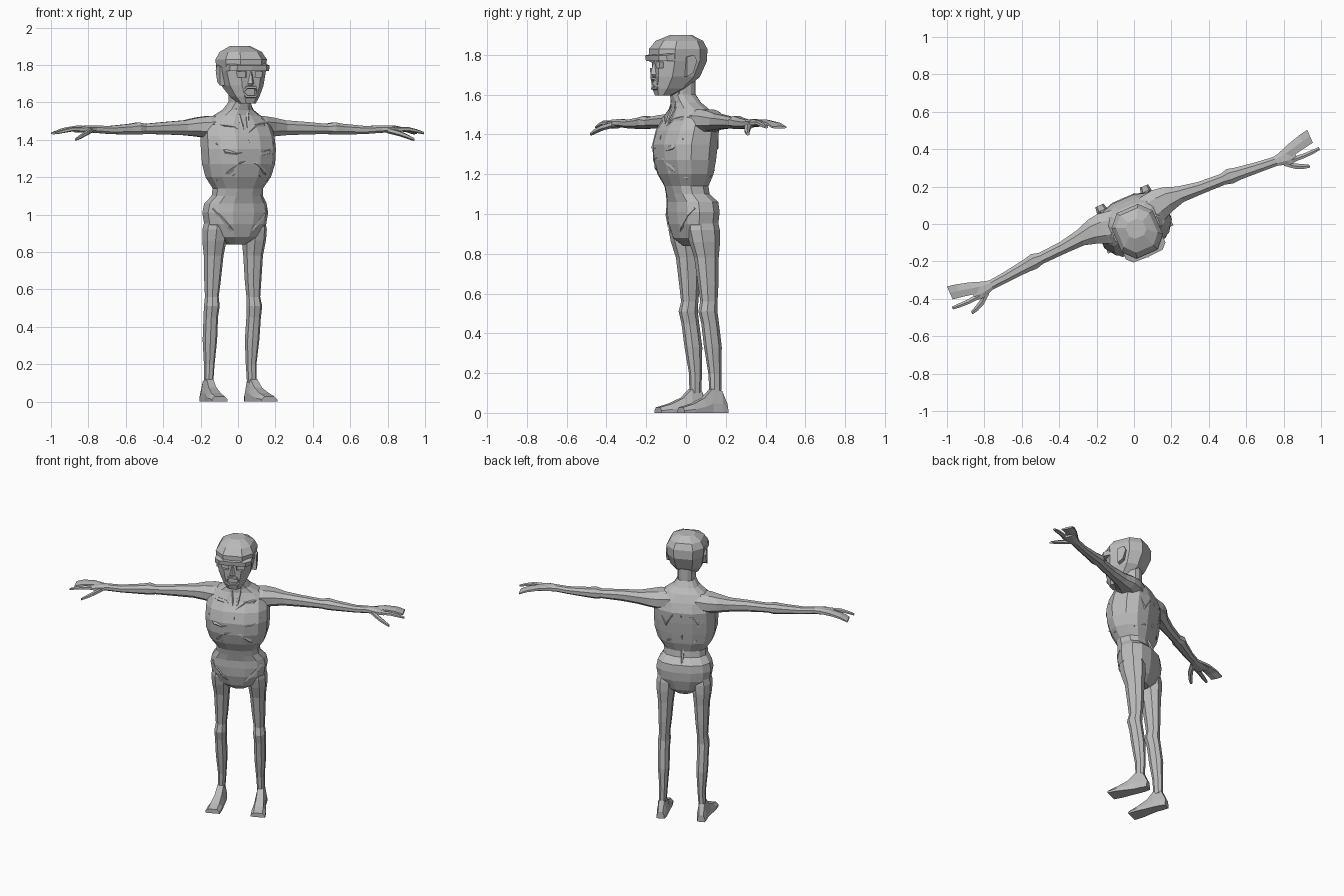
import bpy, bmesh, math
from mathutils import Matrix, Vector

TURN = Matrix.Rotation(math.radians(23.5), 4, 'Z')   # whole figure is turned a little
grey = bpy.data.materials.new("grey")
grey.diffuse_color = (0.5, 0.5, 0.5, 1)


def finish(name, bm):
    bmesh.ops.recalc_face_normals(bm, faces=bm.faces)
    bm.transform(TURN)
    mesh = bpy.data.meshes.new(name)
    bm.to_mesh(mesh)
    bm.free()
    mesh.materials.append(grey)
    ob = bpy.data.objects.new(name, mesh)
    bpy.context.collection.objects.link(ob)
    return ob


def loft(name, rings):
    """Skin a closed solid through rings of equal point count."""
    bm = bmesh.new()
    rows = [[bm.verts.new(p) for p in r] for r in rings]
    n = len(rows[0])
    for a, b in zip(rows, rows[1:]):
        for i in range(n):
            j = (i + 1) % n
            bm.faces.new((a[i], a[j], b[j], b[i]))
    bm.faces.new(rows[0])
    bm.faces.new(rows[-1])
    return finish(name, bm)


def oval(n, e=0.8):
    """Unit squarish oval whose extents reach exactly 1."""
    pts = []
    for i in range(n):
        a = math.tau * (i + 0.5) / n
        c, s = math.cos(a), math.sin(a)
        pts.append((math.copysign(abs(c) ** e, c), math.copysign(abs(s) ** e, s)))
    m = max(p[0] for p in pts)
    return [(p[0] / m, p[1] / m) for p in pts]


def column(name, rows, n, e=0.8):
    """Upright loft from (z, half width, front, back)."""
    return loft(name, [[(w * x, (f + b) / 2 + (b - f) / 2 * y, z) for x, y in oval(n, e)]
                       for z, w, f, b in rows])


def limb(name, rows, side, n=6):
    """Sideways loft from (x, y, z, y radius, z radius)."""
    return loft(name, [[(side * x, y + ry * a, z + rz * b) for a, b in oval(n, 0.9)]
                       for x, y, z, ry, rz in rows])


def tube(name, pts, r, n=5):
    """Thin tapered ridge through points."""
    pts = [Vector(p) for p in pts]
    rings = []
    for i, p in enumerate(pts):
        d = (pts[min(i + 1, len(pts) - 1)] - pts[max(i - 1, 0)]).normalized()
        q = d.to_track_quat('Z', 'Y')
        k = r * (0.5 if i in (0, len(pts) - 1) else 1)
        rings.append([p + q @ Vector((k * math.cos(math.tau * j / n), k * math.sin(math.tau * j / n), 0))
                      for j in range(n)])
    return loft(name, rings)


def block(name, x0, x1, y0, y1, z0, z1, taper=1.0):
    """Box whose front (low y) face is scaled by taper."""
    cx, cz = (x0 + x1) / 2, (z0 + z1) / 2
    sq = [(x0, z0), (x1, z0), (x1, z1), (x0, z1)]
    return loft(name, [[(cx + (x - cx) * taper, y0, cz + (z - cz) * taper) for x, z in sq],
                       [(x, y1, z) for x, z in sq]])


# Torso from crotch to neck
TORSO = [(.84, .05, -.01, .09), (.88, .12, -.05, .125), (.95, .165, -.07, .145), (1.01, .175, -.075, .15),
         (1.06, .165, -.075, .145), (1.1, .135, -.085, .105), (1.14, .132, -.095, .10),
         (1.2, .172, -.125, .12), (1.27, .192, -.145, .13), (1.35, .197, -.15, .14),
         (1.42, .195, -.13, .145), (1.48, .185, -.09, .125), (1.53, .125, -.07, .10),
         (1.56, .08, -.07, .07), (1.60, .055, -.08, .045), (1.68, .055, -.085, .045)]
column("torso", TORSO, 12)


def skin(x, z, back=False):
    """Depth of the torso surface at x, z."""
    for a, b in zip(TORSO, TORSO[1:]):
        if a[0] <= z <= b[0]:
            t = (z - a[0]) / (b[0] - a[0])
            w, f, k = [a[i] + (b[i] - a[i]) * t for i in (1, 2, 3)]
            h = (1 - min(1, abs(x) / w) ** 2.5) ** 0.4 * 0.96
            return (f + k) / 2 + (k - f) / 2 * (h if back else -h)


def ridge(name, xz, r, back=False):
    tube(name, [(x, skin(x, z, back) + (-.003 if back else .003), z) for x, z in xz], r)


# Head with boxy skull and narrow jaw
head = column("head", [(1.595, .042, -.16, -.09), (1.63, .068, -.17, -.01), (1.69, .098, -.172, .055),
                       (1.77, .115, -.175, .09), (1.83, .12, -.175, .09), (1.87, .098, -.145, .072),
                       (1.9, .05, -.075, .02)], 8, 0.75)

# Eye sockets and open mouth cut into the face
cutters = [block("mouth_cutter", -.033, .033, -.25, -.145, 1.635, 1.678)]
cutters += [block("eye_cutter", s * .053 - .028, s * .053 + .028, -.25, -.155, 1.733, 1.765) for s in (-1, 1)]
for c in cutters:
    mod = head.modifiers.new("cut", 'BOOLEAN')
    mod.operation, mod.object, mod.solver = 'DIFFERENCE', c, 'EXACT'
    bpy.context.view_layer.objects.active = head
    bpy.ops.object.modifier_apply(modifier=mod.name)
    bpy.data.objects.remove(c)

# Brow, nose, lips
loft("brow", [[(x, y, z) for y, z in ((-.188 + k, 1.768), (-.192 + k, 1.797), (-.15 + k, 1.806), (-.14 + k, 1.768))]
              for x, k in ((-.115, .035), (-.085, .005), (0, 0), (.085, .005), (.115, .035))])
loft("nose", [[(-w, -.165, z), (0, -.165 - d, z), (w, -.165, z)]
              for z, w, d in ((1.69, .022, .012), (1.7, .024, .03), (1.77, .012, .012))])
tube("upper_lip", [(-.042, -.165, 1.655), (-.025, -.175, 1.68), (.025, -.175, 1.68), (.042, -.165, 1.655)], .009)
tube("lower_lip", [(-.042, -.163, 1.655), (-.025, -.172, 1.632), (.025, -.172, 1.632), (.042, -.163, 1.655)], .009)

# Chest middle and spine
ridge("breastbone", [(0, 1.43), (0, 1.38), (0, 1.3)], .012)
ridge("spine", [(0, 1.06), (0, 1.15), (0, 1.25), (0, 1.4), (0, 1.5)], .012, True)

for s, side in ((-1, "left"), (1, "right")):
    # Ear
    loft(side + "_ear", [[(s * x, y, z) for y, z in ((-.05, 1.69), (-.015, 1.71), (.005, 1.77), (-.01, 1.8),
                                                     (-.05, 1.79))] for x in (.085, .128)])
    # Chest and back relief
    ridge(side + "_collarbone", [(s * .012, 1.435), (s * .06, 1.47), (s * .11, 1.478), (s * .16, 1.485)], .014)
    ridge(side + "_neck_cord", [(s * .012, 1.44), (s * .025, 1.53), (s * .045, 1.63)], .012)
    ridge(side + "_chest_edge", [(s * .015, 1.335), (s * .07, 1.325), (s * .12, 1.335), (s * .165, 1.38)], .016)
    ridge(side + "_rib_arch", [(s * .005, 1.29), (s * .05, 1.275), (s * .1, 1.23), (s * .145, 1.18)], .015)
    ridge(side + "_lower_rib", [(s * .03, 1.245), (s * .07, 1.215), (s * .11, 1.17)], .012)
    ridge(side + "_hip_ridge", [(s * .02, .89), (s * .08, .94), (s * .13, 1.0), (s * .155, 1.03)], .014)
    ridge(side + "_shoulder_blade", [(s * .05, 1.47), (s * .06, 1.4), (s * .1, 1.33), (s * .14, 1.4)], .015, True)
    ridge(side + "_back_rib", [(s * .02, 1.23), (s * .08, 1.22), (s * .14, 1.19)], .014, True)
    # Arm, bony at the elbow, flattening to the palm
    limb(side + "_arm", [(.08, .03, 1.47, .085, .055), (.16, .042, 1.468, .085, .058), (.22, .05, 1.468, .068, .05),
                         (.29, .047, 1.464, .045, .04), (.4, .036, 1.462, .034, .034), (.53, .03, 1.458, .031, .027),
                         (.57, .03, 1.46, .042, .033), (.62, .025, 1.456, .035, .029), (.75, .012, 1.452, .028, .021),
                         (.83, .006, 1.457, .026, .02), (.89, .002, 1.457, .043, .018),
                         (.94, .008, 1.452, .046, .013)], s, 8)
    # Joined fingers, forefinger and thumb
    limb(side + "_fingers", [(.85, .015, 1.46, .02, .012), (.93, .03, 1.462, .034, .012),
                             (1.0, .046, 1.452, .037, .01), (1.05, .055, 1.435, .038, .006)], s)
    limb(side + "_forefinger", [(.9, -.022, 1.456, .015, .012), (.98, -.028, 1.456, .012, .011),
                                (1.03, -.027, 1.446, .011, .009), (1.07, -.025, 1.436, .008, .006)], s)
    limb(side + "_thumb", [(.86, -.015, 1.452, .02, .014), (.91, -.058, 1.435, .017, .013),
                           (.95, -.078, 1.418, .014, .011), (.985, -.09, 1.402, .009, .007)], s)
    # Leg
    loft(side + "_leg", [[(s * (x + rx * a), y + ry * b, z) for a, b in oval(8, 0.9)] for z, x, y, rx, ry in (
        (1.0, .105, .04, .05, .07), (.92, .112, .045, .06, .08), (.86, .115, .052, .056, .074),
        (.78, .115, .062, .046, .058), (.65, .118, .07, .039, .049), (.56, .121, .073, .032, .041),
        (.51, .124, .066, .037, .045), (.45, .125, .078, .034, .042), (.33, .123, .094, .034, .042),
        (.2, .122, .105, .025, .031), (.1, .126, .106, .022, .028))])
    # Foot, sloping from ankle to toes
    loft(side + "_foot", [[(s * (x - w), y, 0), (s * (x + w), y, 0), (s * (x + w), y, h * .4),
                           (s * (x + w * .6), y, h), (s * (x - w * .6), y, h), (s * (x - w), y, h * .4)]
                          for y, x, w, h in ((.165, .13, .024, .045), (.135, .128, .03, .11), (.08, .128, .032, .12),
                                             (.035, .133, .037, .075), (-.03, .14, .046, .045),
                                             (-.09, .145, .046, .028))])
